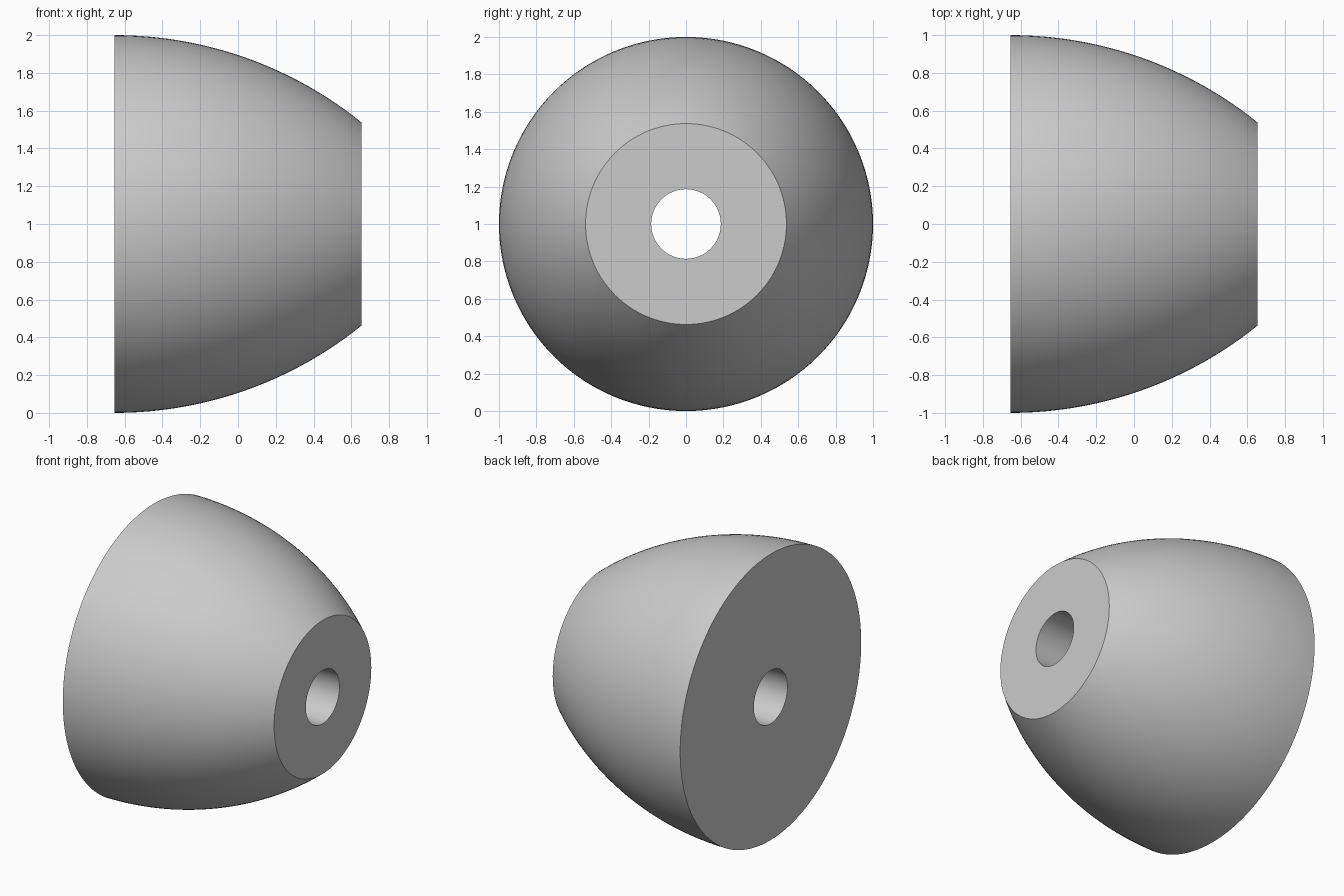
import bpy, bmesh, math
from mathutils import Matrix

cube = bpy.data.objects.get("Cube")
if cube:
    bpy.data.objects.remove(cube, do_unlink=True)

# Dimensions
HALF = 0.655      # half length along x
R_BIG = 1.0
R_SMALL = 0.537
R_BORE = 0.186
SIDES = 128
STEPS = 24

# Material
grey = bpy.data.materials.new("light grey")
grey.use_nodes = True
colour = (0.6, 0.6, 0.6, 1)
grey.diffuse_color = colour
grey.node_tree.nodes["Principled BSDF"].inputs["Base Color"].default_value = colour

# Closed profile: bore, then circular arc from wide end to narrow end
length, drop = 2 * HALF, R_BIG - R_SMALL
arc_r = (length ** 2 + drop ** 2) / (2 * drop)
sweep = math.asin(length / arc_r)
profile = [(-HALF, R_BORE)]
for i in range(STEPS + 1):
    a = sweep * i / STEPS
    profile.append((-HALF + arc_r * math.sin(a), R_BIG - arc_r * (1 - math.cos(a))))
profile.append((HALF, R_BORE))

# Revolve the profile around the x axis
bm = bmesh.new()
rings = []
for x, r in profile:
    ring = bmesh.ops.create_circle(
        bm, segments=SIDES, radius=r,
        matrix=Matrix.Translation((x, 0, 1)) @ Matrix.Rotation(math.pi / 2, 4, 'Y'))
    rings.append(ring["verts"])
for a, b in zip(rings, rings[1:] + rings[:1]):
    for i in range(SIDES):
        j = (i + 1) % SIDES
        bm.faces.new((a[i], a[j], b[j], b[i]))
bmesh.ops.recalc_face_normals(bm, faces=bm.faces)

mesh = bpy.data.meshes.new("bored_dome")
bm.to_mesh(mesh)
bm.free()
mesh.materials.append(grey)
dome = bpy.data.objects.new("bored_dome", mesh)
bpy.context.collection.objects.link(dome)

# Smooth curved walls, crisp rims
bpy.ops.object.select_all(action='DESELECT')
dome.select_set(True)
bpy.context.view_layer.objects.active = dome
bpy.ops.object.shade_smooth_by_angle(angle=math.radians(30))
